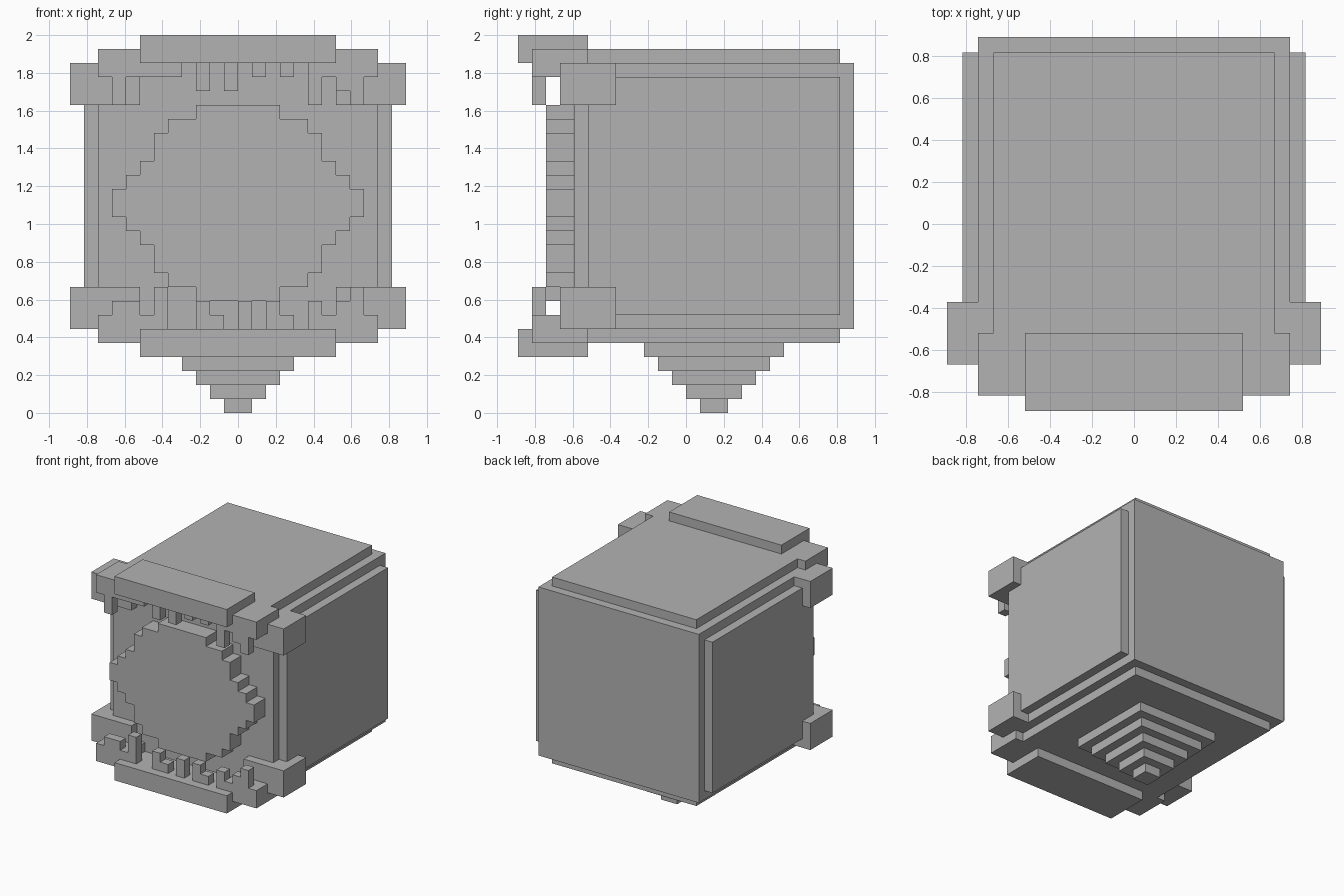
import bpy, bmesh
from mathutils import Matrix, Vector

cube = bpy.data.objects.get("Cube")
if cube:
    bpy.data.objects.remove(cube, do_unlink=True)

U = 2 / 27  # one block

grey = bpy.data.materials.new("plain_grey")
grey.use_nodes = True
COLOUR = (0.45, 0.45, 0.45, 1)
grey.diffuse_color = COLOUR
grey.node_tree.nodes["Principled BSDF"].inputs["Base Color"].default_value = COLOUR


def blocks(name, boxes):
    """One object from boxes given as (x range, y range, z range) in blocks."""
    bm = bmesh.new()
    for ranges in boxes:
        lo = Vector([r[0] for r in ranges]) * U
        hi = Vector([r[1] for r in ranges]) * U
        place = Matrix.Translation((lo + hi) / 2) @ Matrix.Diagonal((*(hi - lo), 1))
        bmesh.ops.create_cube(bm, size=1, matrix=place)
    mesh = bpy.data.meshes.new(name)
    bm.to_mesh(mesh)
    bm.free()
    mesh.materials.append(grey)
    obj = bpy.data.objects.new(name, mesh)
    bpy.context.collection.objects.link(obj)
    return obj


def both(a, b):
    """An x range and its mirror image."""
    return (a, b), (-b, -a)


# Main body with raised plates on the sides, top and bottom
blocks("body", [((-10, 10), (-8, 12), (6, 25))])
blocks("side_panels", [(x, (-7, 11), (7, 24)) for x in both(9, 11)])
blocks("top_plate", [((-9, 9), (-7, 11), (24, 26))])
blocks("bottom_plate", [((-9, 9), (-7, 11), (5, 7))])

# Stepped foot narrowing downwards
blocks("stepped_foot", [((-n, n), (2 - n, 2 + n), (n - 1, n)) for n in range(1, 6)])

# Rounded front disc, stacked from rows of different half width
half_widths = (3, 5, 6, 6, 7, 8, 9)
rows = half_widths + half_widths[::-1]
blocks("front_disc", [((-w, w), (-10, -8), (8 + i, 9 + i)) for i, w in enumerate(rows)])

# Corner knobs wrapping round the front edges
blocks("corner_knobs", [(x, (-9, -5), z) for x in both(7, 12) for z in ((6, 9), (22, 25))])

# Upper and lower jaws: a front lip and wings at each end
blocks("upper_lip", [((-7, 7), (-12, -7), (25, 27))])
blocks("lower_lip", [((-7, 7), (-12, -7), (4, 6))])
blocks("upper_wings", [(x, (-11, -7), (24, 26)) for x in both(5, 10)])
blocks("lower_wings", [(x, (-11, -7), (5, 7)) for x in both(6, 10)])

# Teeth: left edge, width, tip height
upper = [(-9, 1, 22), (-5, 1, 24), (-3, 1, 23), (-1, 1, 23), (1, 1, 24),
         (3, 1, 24), (5, 1, 22), (7, 2, 23), (8, 1, 22)]
lower = [(-9, 2, 8), (-6, 1, 9), (-3, 1, 8), (-2, 1, 7), (0, 1, 8),
         (2, 1, 8), (3, 1, 7), (5, 1, 8), (7, 1, 8), (8, 1, 9)]
blocks("upper_teeth", [((x, x + w), (-11, -10), (z, 25)) for x, w, z in upper])
blocks("lower_teeth", [((x, x + w), (-11, -10), (6, z)) for x, w, z in lower])
